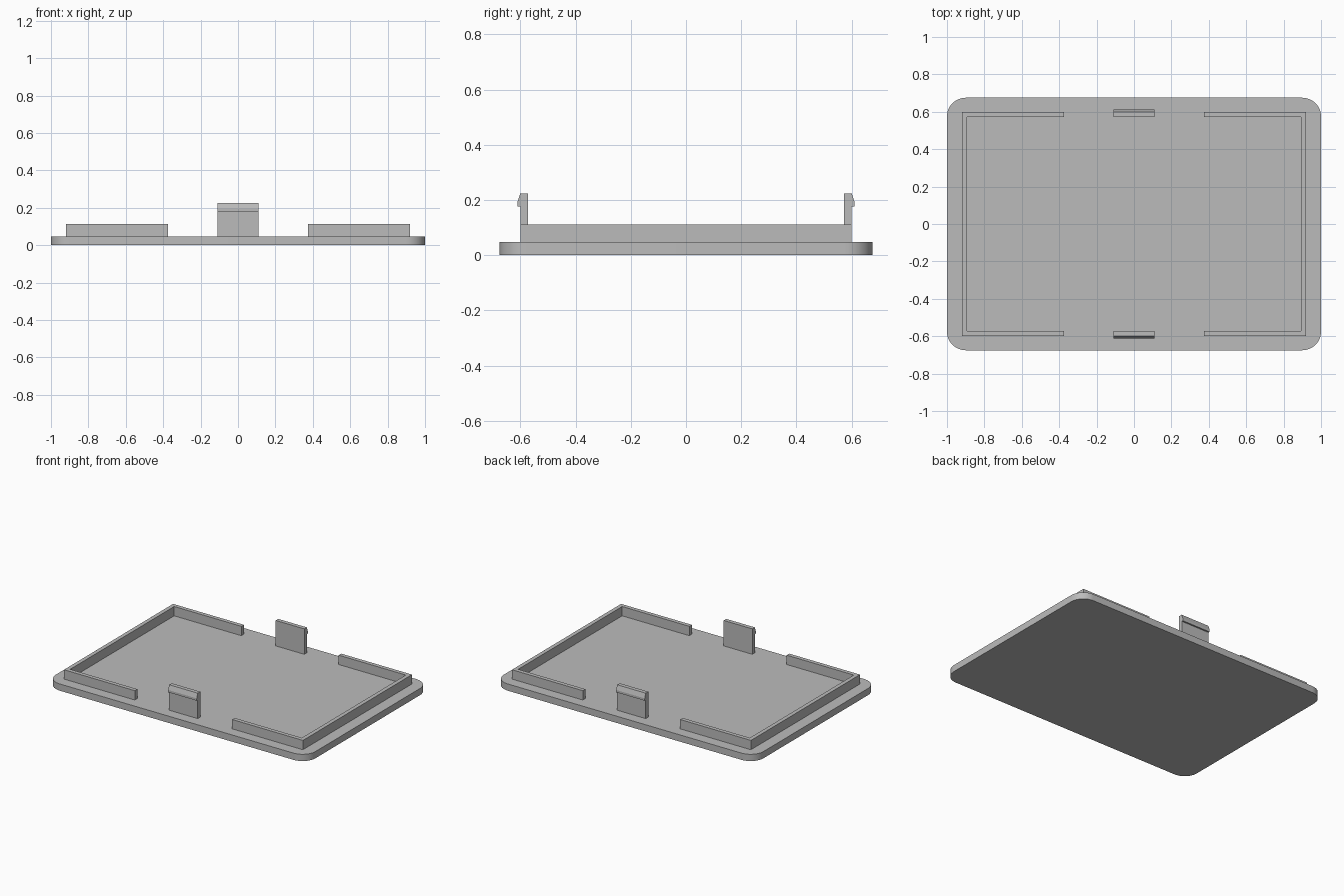
import bpy
import bmesh
import math

cube = bpy.data.objects.get("Cube")
if cube:
    bpy.data.objects.remove(cube, do_unlink=True)

grey = bpy.data.materials.new("grey plastic")
grey.use_nodes = True
COLOUR = (0.5, 0.5, 0.5, 1)
grey.diffuse_color = COLOUR
grey.node_tree.nodes["Principled BSDF"].inputs["Base Color"].default_value = COLOUR

WIDTH, DEPTH, THICK, RADIUS = 2.0, 1.35, 0.047, 0.1
RIM_X, RIM_Y, RIM_TOP, WALL = 0.92, 0.6, 0.112, 0.028
GAP = 0.375        # half the opening in the front and back rim
CLIP_HALF = 0.11   # half the width of a clip


def prism(name, points, direction):
    """Extrude a closed outline of 3D points along a direction."""
    bm = bmesh.new()
    face = bm.faces.new([bm.verts.new(p) for p in points])
    new = bmesh.ops.extrude_face_region(bm, geom=[face])["geom"]
    verts = [v for v in new if isinstance(v, bmesh.types.BMVert)]
    bmesh.ops.translate(bm, verts=verts, vec=direction)
    bmesh.ops.recalc_face_normals(bm, faces=bm.faces)
    mesh = bpy.data.meshes.new(name)
    bm.to_mesh(mesh)
    bm.free()
    mesh.materials.append(grey)
    obj = bpy.data.objects.new(name, mesh)
    bpy.context.collection.objects.link(obj)
    return obj


# Base plate with rounded corners
outline = []
for i, (sx, sy) in enumerate([(1, 1), (-1, 1), (-1, -1), (1, -1)]):
    for k in range(13):
        a = math.radians(90 * i + 90 * k / 12)
        outline.append((sx * (WIDTH / 2 - RADIUS) + RADIUS * math.cos(a),
                        sy * (DEPTH / 2 - RADIUS) + RADIUS * math.sin(a), 0))
plate = prism("base_plate", outline, (0, 0, THICK))
bpy.context.view_layer.objects.active = plate
plate.select_set(True)
bpy.ops.object.shade_smooth_by_angle(angle=math.radians(30))
plate.select_set(False)

# C-shaped locating rim on each side
for side, s in (("left", 1), ("right", -1)):
    half = [(GAP, RIM_Y), (RIM_X, RIM_Y), (RIM_X, -RIM_Y), (GAP, -RIM_Y),
            (GAP, WALL - RIM_Y), (RIM_X - WALL, WALL - RIM_Y),
            (RIM_X - WALL, RIM_Y - WALL), (GAP, RIM_Y - WALL)]
    prism(side + "_rim", [(s * x, y, THICK) for x, y in half],
          (0, 0, RIM_TOP - THICK))

# Snap clips with a small outward barb
clip = [(RIM_Y - WALL, THICK), (RIM_Y, THICK), (RIM_Y, 0.176), (0.611, 0.176),
        (0.611, 0.192), (RIM_Y, 0.224), (RIM_Y - WALL, 0.224)]
for side, s in (("back", 1), ("front", -1)):
    prism(side + "_clip", [(-CLIP_HALF, s * y, z) for y, z in clip],
          (2 * CLIP_HALF, 0, 0))
